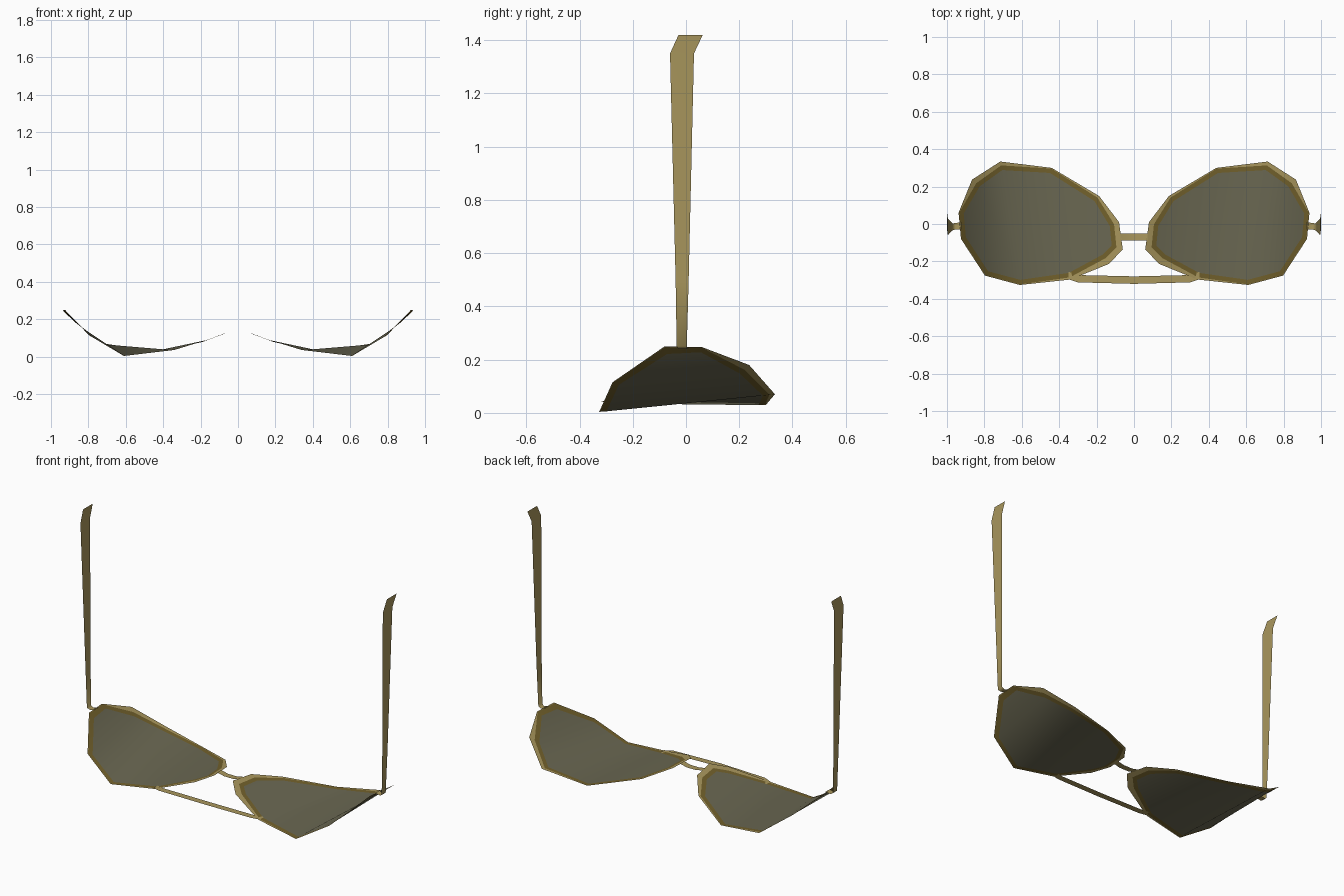
import bpy, math
from mathutils import Vector
from mathutils.bvhtree import BVHTree

if "Cube" in bpy.data.objects:
    bpy.data.objects.remove(bpy.data.objects["Cube"])


def material(name, rgb):
    m = bpy.data.materials.new(name)
    m.diffuse_color = (*rgb, 1)
    m.use_nodes = True
    m.node_tree.nodes["Principled BSDF"].inputs["Base Color"].default_value = m.diffuse_color
    return m


GOLD = material("gold metal", (0.40, 0.31, 0.11))
DARK = material("tinted gold", (0.17, 0.12, 0.025))
LENS = material("olive grey lens", (0.145, 0.138, 0.085))


def sheet(name, verts, faces, mat, mirror=True):
    me = bpy.data.meshes.new(name)
    me.from_pydata([tuple(v) for v in verts], [], faces)
    me.materials.append(mat)
    me.polygons.foreach_set("use_smooth", [True] * len(me.polygons))
    me.validate()
    ob = bpy.data.objects.new(name, me)
    bpy.context.collection.objects.link(ob)
    if mirror:
        mod = ob.modifiers.new("mirror", 'MIRROR')
        mod.use_mirror_merge = False
    return ob


# Rim outline: x, y, z, width of bare metal outside the lens (anticlockwise from nose)
outline = [(.06, -.135, .13, .032), (.133, -.213, .10, .035), (.34, -.297, .036, .012),
           (.61, -.326, .004, .003), (.797, -.276, .115, .003), (.925, -.08, .25, .003),
           (.938, .06, .247, .003), (.866, .237, .18, .028), (.715, .334, .07, .02),
           (.44, .30, .03, .004), (.187, .15, .08, .012), (.08, .01, .12, .028)]
N = len(outline)
outer = [Vector(p[:3]) for p in outline]
# strips that cross the lens between the two long edges
strips = [(i, i + 1, N - 2 - i, N - 1 - i) for i in range(N // 2 - 1)]
surface = BVHTree.FromPolygons(outer, strips)


def inset(widths):
    """Offset the outline inward and drop it on the curved lens surface."""
    out = []
    for i, p in enumerate(outer):
        a = (p - outer[i - 1]).to_2d().normalized()
        b = (outer[(i + 1) % N] - p).to_2d().normalized()
        n = (Vector((-a.y, a.x)) + Vector((-b.y, b.x))).normalized()
        d = widths[i] / max(.6, n.dot(Vector((-a.y, a.x))))
        q = p.to_2d() + n * d
        hit = surface.ray_cast(Vector((q.x, q.y, 2)), Vector((0, 0, -1)))[0]
        out.append(hit if hit else Vector((q.x, q.y, p.z)))
    return out


ring = [(i, (i + 1) % N, N + (i + 1) % N, N + i) for i in range(N)]
mid = inset([p[3] for p in outline])
inner = inset([p[3] + .024 for p in outline])
sheet("rim_outer", outer + mid, ring, GOLD)
sheet("rim_inner", mid + inner, ring, DARK)
sheet("lens", inner, strips, LENS)


def ribbon(name, rows, mirror=True):
    verts = [v for r in rows for v in r]
    faces = [(2 * i, 2 * i + 2, 2 * i + 3, 2 * i + 1) for i in range(len(rows) - 1)]
    return sheet(name, verts, faces, GOLD, mirror)


# Brow bar and small nose bridge: thin flat ribbons
ribbon("brow_bar", [((x, y0, z), (x, y1, z)) for x, y0, y1, z in
                    [(-.35, -.295, -.255, .038), (-.30, -.312, -.273, .042), (0, -.32, -.28, .045),
                     (.30, -.312, -.273, .042), (.35, -.295, -.255, .038)]], False)
ribbon("nose_bridge", [((x, -.088, z), (x, -.05, z)) for x, z in
                       [(-.075, .125), (-.03, .115), (.03, .115), (.075, .125)]], False)

# Hinge tab and temple arm with bent tip
ribbon("temple_arm", [((x, y0, z0), (x, y1, z0)) for x, y0, y1, z0 in
                      [(.925, -.03, .01, .248), (.955, -.028, .005, .24), (.97, -.035, .003, .25),
                       (.977, -.039, .01, .5), (.995, -.06, .03, 1.35), (1.0, -.028, .063, 1.42)]])
